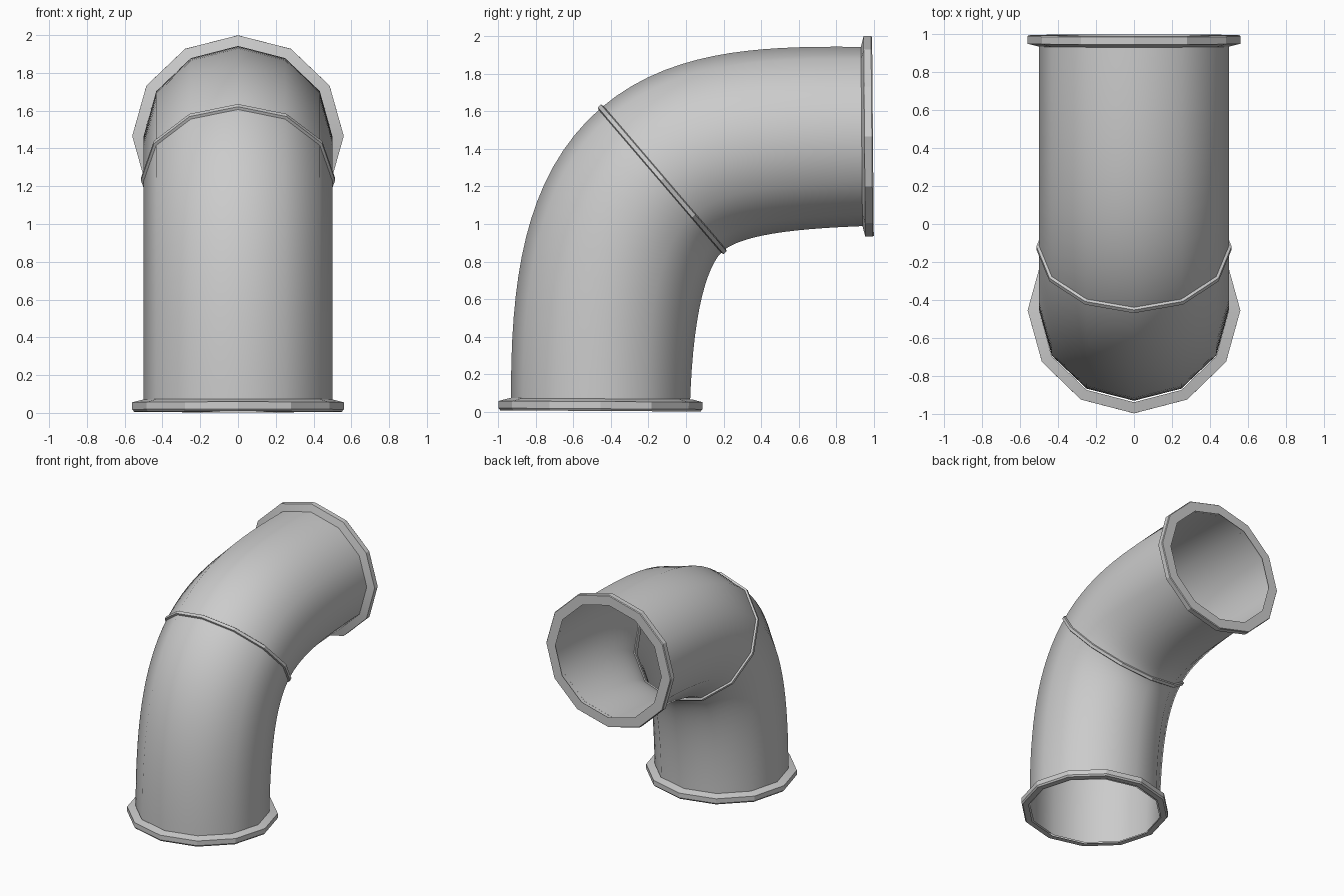
import bpy, bmesh, math
from mathutils import Vector

if "Cube" in bpy.data.objects:
    bpy.data.objects.remove(bpy.data.objects["Cube"])

SIDES = 12
# centreline of the elbow as one cubic curve in the YZ plane
P = [Vector((0, -0.455, 0.006)), Vector((0, -0.447, 1.353)),
     Vector((0, -0.07, 1.457)), Vector((0, 0.994, 1.466))]


def frame(t):
    """Centre, tangent and in-plane normal (pointing to the outer bend)."""
    s = 1 - t
    c = P[0]*s**3 + P[1]*3*s*s*t + P[2]*3*s*t*t + P[3]*t**3
    d = ((P[1]-P[0])*s*s + (P[2]-P[1])*2*s*t + (P[3]-P[2])*t*t).normalized()
    return c, d, Vector((0, -d.z, d.y))


def section(t, r, squash, shift=0.0):
    c, d, n = frame(t)
    pts = []
    for i in range(SIDES):
        a = 2 * math.pi * i / SIDES
        pts.append(c + d*shift + n*(r*squash*math.cos(a)) + Vector((r*math.sin(a), 0, 0)))
    return pts


def skin(name, sections, angle, closed=False):
    bm = bmesh.new()
    rings = [[bm.verts.new(p) for p in s] for s in sections]
    pairs = list(zip(rings, rings[1:]))
    if closed:
        pairs.append((rings[-1], rings[0]))
    for a, b in pairs:
        for i in range(SIDES):
            j = (i + 1) % SIDES
            bm.faces.new((a[i], a[j], b[j], b[i]))
    bmesh.ops.recalc_face_normals(bm, faces=bm.faces)
    me = bpy.data.meshes.new(name)
    bm.to_mesh(me)
    bm.free()
    ob = bpy.data.objects.new(name, me)
    bpy.context.collection.objects.link(ob)
    bpy.ops.object.select_all(action='DESELECT')
    ob.select_set(True)
    bpy.context.view_layer.objects.active = ob
    bpy.ops.object.shade_smooth_by_angle(angle=math.radians(angle))


# bent pipe, open at both ends
N = 32
skin("pipe", [section(i/N, 0.5, 0.95 + 0.05*math.sin(math.pi*i/N)) for i in range(N+1)], 40)

# flanges: (radius, distance inward from the pipe end)
base = [(0.5, 0.065), (0.56, 0.05), (0.56, 0.012), (0.55, 0.0), (0.505, 0.0)]
skin("base_flange", [section(0, r, 0.968, h) for r, h in base], 20)
end = [(0.5, 0.06), (0.56, 0.045), (0.56, 0.006), (0.555, 0.0), (0.475, 0.0)]
skin("end_flange", [section(1, r, 0.952, -h) for r, h in end], 20)

# raised seam around the middle of the bend
seam = [(0.49, -0.02), (0.514, -0.011), (0.514, 0.011), (0.49, 0.02)]
skin("seam_ring", [section(0.5, r, 1.0, h) for r, h in seam], 20, closed=True)
